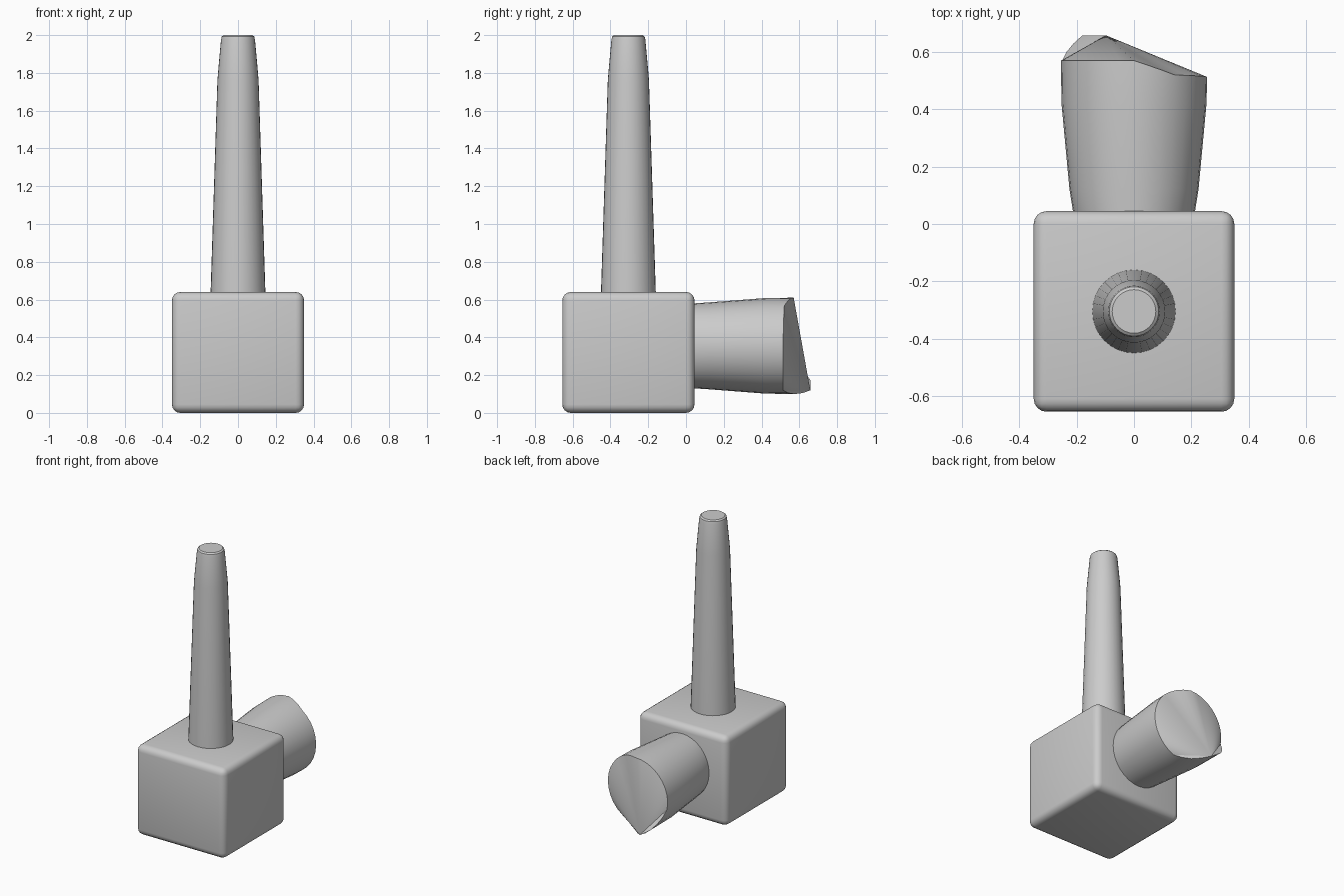
import bpy, bmesh
from math import sin, cos, tau, radians
from mathutils import Matrix, Vector

cube = bpy.data.objects.get("Cube")
if cube:
    bpy.data.objects.remove(cube, do_unlink=True)

grey = bpy.data.materials.new("plain grey")
grey.use_nodes = True
grey.diffuse_color = (0.6, 0.6, 0.6, 1)
grey.node_tree.nodes["Principled BSDF"].inputs["Base Color"].default_value = (0.6, 0.6, 0.6, 1)


def finish(bm, name, angle):
    bmesh.ops.recalc_face_normals(bm, faces=bm.faces)
    mesh = bpy.data.meshes.new(name)
    bm.to_mesh(mesh)
    bm.free()
    mesh.materials.append(grey)
    obj = bpy.data.objects.new(name, mesh)
    bpy.context.collection.objects.link(obj)
    bpy.ops.object.select_all(action='DESELECT')
    obj.select_set(True)
    bpy.context.view_layer.objects.active = obj
    bpy.ops.object.shade_smooth_by_angle(angle=radians(angle))
    return obj


def bridge(bm, rings):
    for a, b in zip(rings, rings[1:]):
        for i in range(len(a)):
            j = (i + 1) % len(a)
            bm.faces.new((a[i], a[j], b[j], b[i]))


# Rounded block
bm = bmesh.new()
bmesh.ops.create_cube(bm, size=1, matrix=Matrix.Translation((0, -0.305, 0.32))
                      @ Matrix.Diagonal((0.7, 0.7, 0.64, 1)))
bmesh.ops.bevel(bm, geom=bm.edges[:], offset=0.045, segments=4, profile=0.5, affect='EDGES')
finish(bm, "block", 35)

# Tapered upright handle with a softened tip
SIDES = 32
bm = bmesh.new()
rings = []
for r, z in [(0.147, 0.55), (0.145, 0.64), (0.109, 1.76), (0.104, 1.82),
             (0.09, 1.975), (0.086, 1.992), (0.076, 2.0)]:
    rings.append([bm.verts.new((r * cos(tau * i / SIDES), r * sin(tau * i / SIDES) - 0.305, z))
                  for i in range(SIDES)])
bridge(bm, rings)
bm.faces.new(rings[0])
bm.faces.new(rings[-1])
finish(bm, "handle", 35)


# Slanted end of the rear barrel: its depth changes around the rim
def rim_depth(angle):
    stops = [(0, 0.513), (56, 0.52), (90, 0.57), (191, 0.57), (225, 0.658),
             (248, 0.658), (270, 0.575), (293, 0.513), (360, 0.513)]
    for (a, ya), (b, yb) in zip(stops, stops[1:]):
        if angle <= b:
            return ya + (yb - ya) * (angle - a) / (b - a)


bm = bmesh.new()
rings = []
for rx, rz, y in [(0.2, 0.22, -0.02), (0.213, 0.225, 0.045), (0.225, 0.23, 0.12),
                  (0.253, 0.253, 0.42), (0.255, 0.255, None)]:
    ring = []
    for i in range(SIDES):
        t = tau * i / SIDES
        depth = rim_depth(360 * i / SIDES) if y is None else y
        ring.append(bm.verts.new((rx * cos(t), depth, 0.355 + rz * sin(t))))
    rings.append(ring)
bridge(bm, rings)
bm.faces.new(rings[0])
# Fan the end faces from the foremost point of the rim
rim, tip = rings[-1], 22
for k in range(1, SIDES - 1):
    bm.faces.new((rim[tip], rim[(tip + k) % SIDES], rim[(tip + k + 1) % SIDES]))
finish(bm, "rear_barrel", 30)
